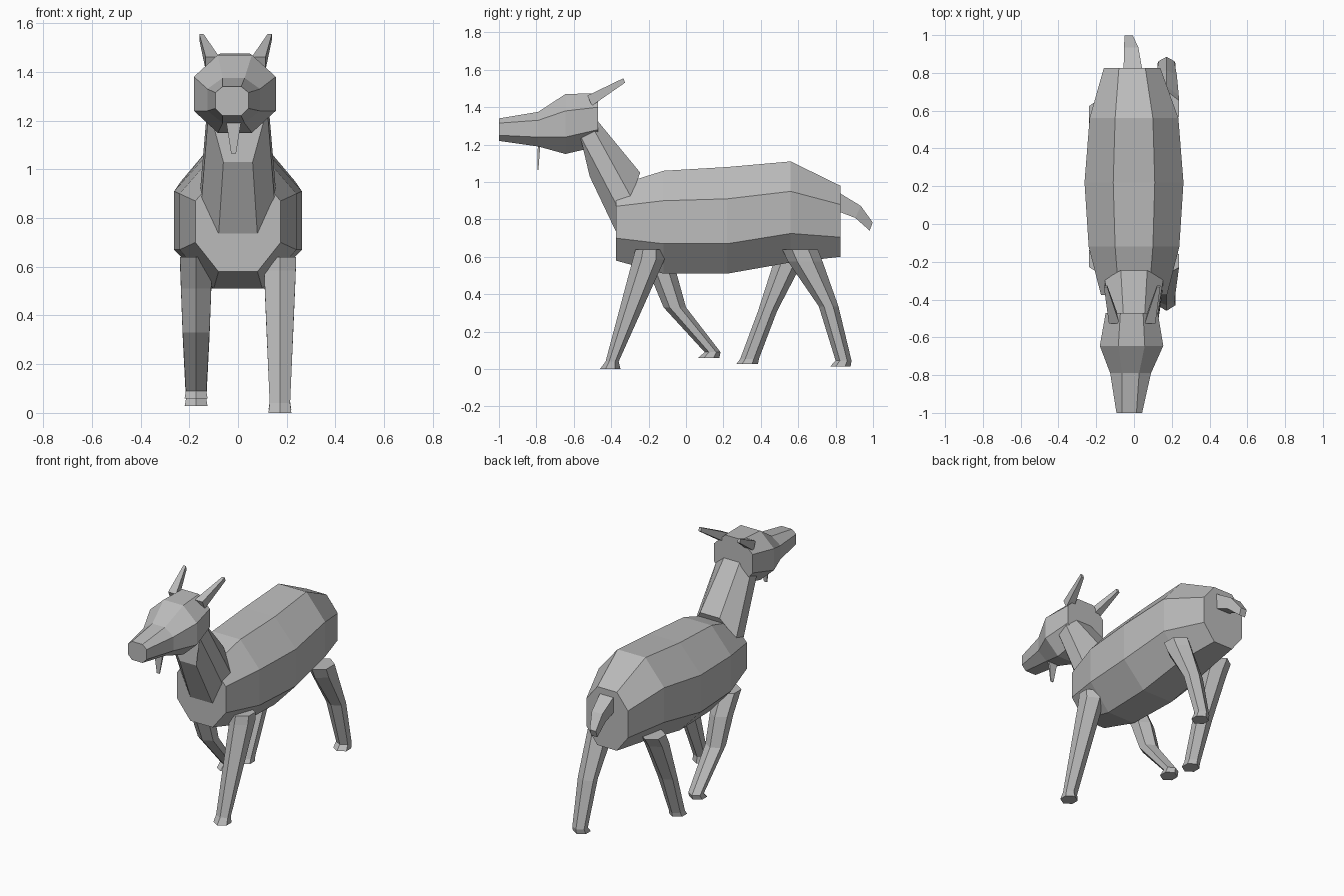
import bpy
import bmesh
from mathutils import Vector

default_cube = bpy.data.objects.get("Cube")
if default_cube:
    bpy.data.objects.remove(default_cube, do_unlink=True)

# One plain grey for the whole animal
GREY = (0.5, 0.5, 0.5, 1.0)
grey = bpy.data.materials.new("plain_grey")
grey.use_nodes = True
grey.diffuse_color = GREY
grey.node_tree.nodes["Principled BSDF"].inputs["Base Color"].default_value = GREY


def loft(name, rings):
    """Skin a list of equally sized point rings and cap both ends."""
    bm = bmesh.new()
    loops = [[bm.verts.new(p) for p in ring] for ring in rings]
    count = len(loops[0])
    for lower, upper in zip(loops, loops[1:]):
        for i in range(count):
            j = (i + 1) % count
            bm.faces.new((lower[i], lower[j], upper[j], upper[i]))
    bm.faces.new(loops[0][::-1])
    bm.faces.new(loops[-1])
    bmesh.ops.recalc_face_normals(bm, faces=bm.faces[:])
    mesh = bpy.data.meshes.new(name)
    bm.to_mesh(mesh)
    bm.free()
    mesh.materials.append(grey)
    obj = bpy.data.objects.new(name, mesh)
    bpy.context.collection.objects.link(obj)
    return obj


def octagon(y, centre, wide, narrow, top, upper, lower, bottom):
    """Eight-sided upright section: wide at the flanks, narrow above and below."""
    half = [(narrow, top), (wide, upper), (wide, lower), (narrow, bottom)]
    right = [(centre + x, y, z) for x, z in half]
    left = [(centre - x, y, z) for x, z in reversed(half)]
    return right + left


def mirrored_ring(half):
    """Close a half section given as (x, y, z) points across the middle."""
    return list(half) + [(-x, y, z) for x, y, z in reversed(half)]


def hexagon(x, z, front, back, half):
    """Level six-sided leg section with corners pointing fore and aft."""
    near = front + (back - front) * 0.27
    far = back - (back - front) * 0.27
    return [(x, front, z), (x + half, near, z), (x + half, far, z),
            (x, back, z), (x - half, far, z), (x - half, near, z)]


def leg(name, side, sections):
    """Sections run from hip to hoof as (height, front, back, half width)."""
    loft(name, [hexagon(side * 0.172, *section) for section in sections])


def diamond(centre, across, along):
    """Four-sided section from a centre and two half axes."""
    c, a, b = Vector(centre), Vector(across), Vector(along)
    return [c + a + b, c + a - b, c - a - b, c - a + b]


# Barrel-shaped body, chest to rump
loft("body", [
    octagon(-0.375, 0, 0.175, 0.08, 0.98, 0.87, 0.7, 0.58),
    octagon(-0.12, 0, 0.24, 0.1, 1.06, 0.9, 0.67, 0.51),
    octagon(0.22, 0, 0.262, 0.11, 1.08, 0.91, 0.67, 0.51),
    octagon(0.56, 0, 0.235, 0.1, 1.11, 0.95, 0.725, 0.57),
    octagon(0.825, -0.01, 0.15, 0.07, 0.98, 0.88, 0.705, 0.6),
])

# Neck, leaning forward out of the shoulders
loft("neck", [
    mirrored_ring([(0.07, -0.245, 1.05), (0.155, -0.294, 0.92),
                   (0.155, -0.336, 0.81), (0.08, -0.37, 0.725)]),
    mirrored_ring([(0.055, -0.5, 1.36), (0.12, -0.52, 1.33),
                   (0.12, -0.567, 1.25), (0.06, -0.515, 1.03)]),
])

# Head, muzzle to nape
loft("head", [
    octagon(-1.0, -0.025, 0.068, 0.038, 1.34, 1.315, 1.25, 1.22),
    octagon(-0.79, -0.018, 0.108, 0.045, 1.375, 1.33, 1.24, 1.19),
    octagon(-0.645, -0.013, 0.168, 0.07, 1.47, 1.38, 1.24, 1.15),
    octagon(-0.47, -0.012, 0.138, 0.06, 1.475, 1.4, 1.28, 1.19),
])

# Swept-back horns
for side, label in ((1, "left"), (-1, "right")):
    loft(label + "_horn", [
        diamond((side * 0.095 - 0.01, -0.515, 1.435), (0.028, 0, 0), (0, -0.012, 0.027)),
        diamond((side * 0.14 - 0.01, -0.33, 1.543), (0.009, 0, 0), (0, -0.004, 0.012)),
    ])

# Thin tapered beard
loft("beard", [
    diamond((-0.018, -0.785, 1.21), (0.033, 0, 0), (0, 0.007, 0)),
    diamond((-0.018, -0.792, 1.065), (0.01, 0, 0), (0, 0.003, 0)),
])

# Drooping tail
loft("tail", [
    diamond((-0.005, 0.8, 0.9), (0.05, 0, 0), (0, 0.01, 0.048)),
    diamond((-0.015, 0.92, 0.84), (0.038, 0, 0), (0, 0.015, 0.032)),
    diamond((-0.028, 0.99, 0.762), (0.022, 0, 0), (0, 0.008, 0.022)),
])

# Legs in a walking stride
leg("left_front_leg", 1, [
    (0.64, -0.27, -0.12, 0.066), (0.585, -0.285, -0.115, 0.065),
    (0.04, -0.43, -0.36, 0.042), (0, -0.46, -0.35, 0.047)])
leg("right_front_leg", -1, [
    (0.64, -0.27, -0.115, 0.066), (0.51, -0.195, -0.05, 0.062),
    (0.33, -0.12, 0, 0.055), (0.09, 0.1, 0.185, 0.042), (0.06, 0.065, 0.178, 0.047)])
leg("left_hind_leg", 1, [
    (0.64, 0.515, 0.705, 0.066), (0.575, 0.545, 0.73, 0.065),
    (0.335, 0.71, 0.815, 0.055), (0.045, 0.8, 0.885, 0.042), (0.013, 0.77, 0.88, 0.047)])
leg("right_hind_leg", -1, [
    (0.64, 0.5, 0.67, 0.066), (0.575, 0.47, 0.625, 0.065),
    (0.31, 0.385, 0.487, 0.055), (0.055, 0.29, 0.39, 0.042), (0.028, 0.27, 0.385, 0.047)])
